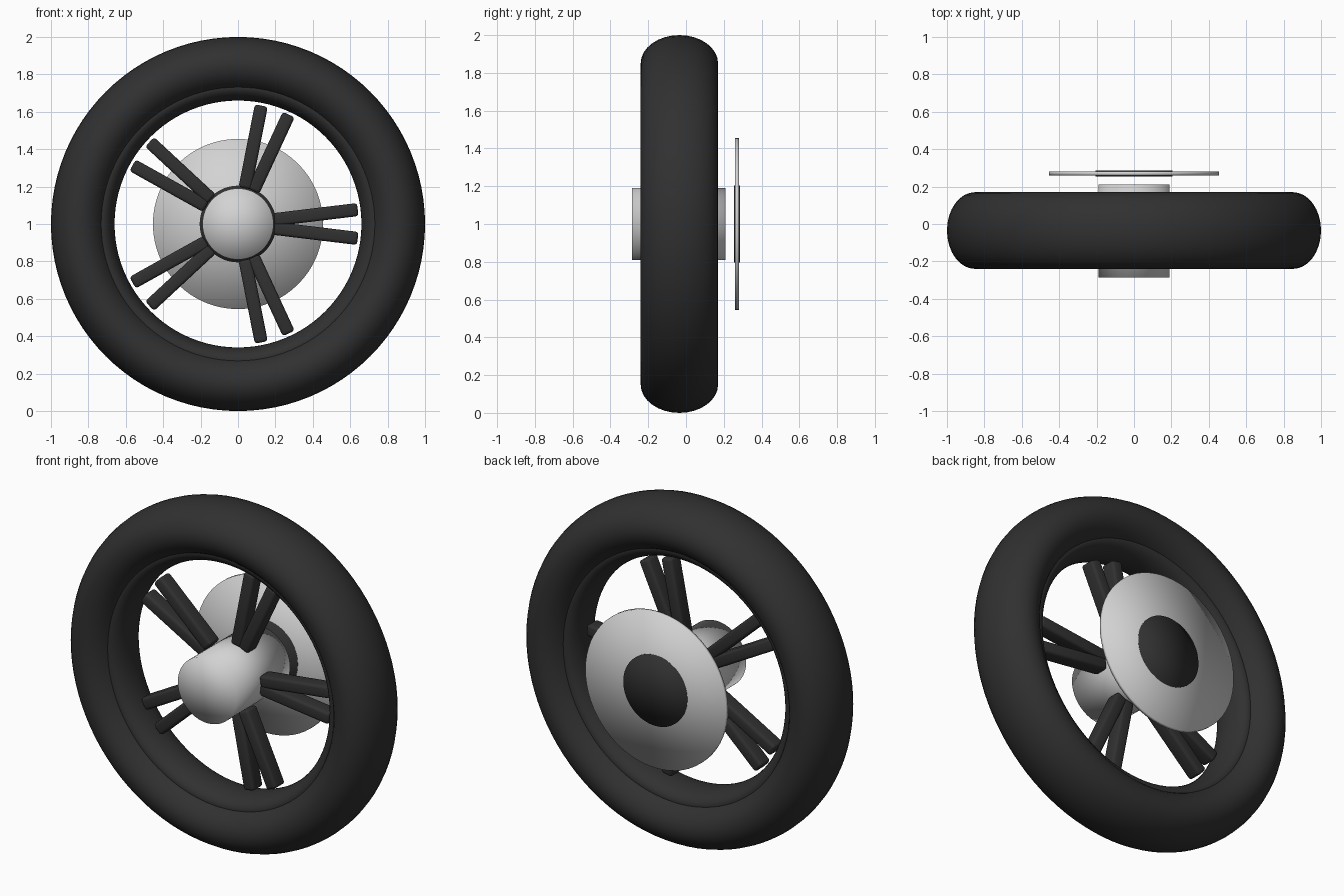
import bpy, bmesh, math
from mathutils import Matrix

if "Cube" in bpy.data.objects:
    bpy.data.objects.remove(bpy.data.objects["Cube"])


def material(name, value):
    m = bpy.data.materials.new(name)
    m.diffuse_color = (value, value, value, 1)
    m.use_nodes = True
    m.node_tree.nodes["Principled BSDF"].inputs["Base Color"].default_value = m.diffuse_color
    return m


BLACK = material("black rubber", 0.03)
SILVER = material("silver metal", 0.65)
CENTRE_Y = -0.035


def finish(name, bm, mat, smooth=True):
    bmesh.ops.recalc_face_normals(bm, faces=bm.faces)
    mesh = bpy.data.meshes.new(name)
    bm.to_mesh(mesh)
    bm.free()
    mesh.materials.append(mat)
    for p in mesh.polygons:
        p.use_smooth = smooth
    ob = bpy.data.objects.new(name, mesh)
    bpy.context.collection.objects.link(ob)
    return ob


def ring(name, major, radial, half_width, mat, segs=96, sides=32):
    """Ring with an oval cross-section, its axle along y."""
    bm = bmesh.new()
    loops = []
    for i in range(segs):
        a = math.tau * i / segs
        loop = []
        for j in range(sides):
            b = math.tau * j / sides
            r = major + radial * math.cos(b)
            y = CENTRE_Y + half_width * math.sin(b)
            loop.append(bm.verts.new((r * math.cos(a), y, 1 + r * math.sin(a))))
        loops.append(loop)
    for i in range(segs):
        p, q = loops[i], loops[(i + 1) % segs]
        for j in range(sides):
            k = (j + 1) % sides
            bm.faces.new((p[j], p[k], q[k], q[j]))
    return finish(name, bm, mat)


def drum(name, radius, y0, y1, mat, segs=64):
    """Softly shaded cylinder along y with fanned caps."""
    bm = bmesh.new()
    place = Matrix.Translation((0, (y0 + y1) / 2, 1)) @ Matrix.Rotation(math.pi / 2, 4, 'X')
    bmesh.ops.create_cone(bm, cap_ends=True, cap_tris=True, segments=segs,
                          radius1=radius, radius2=radius, depth=y1 - y0, matrix=place)
    return finish(name, bm, mat)


# Tyre and the rim inside it
ring("tyre", 0.85, 0.15, 0.205, BLACK)
ring("rim", 0.73, 0.07, 0.125, BLACK)

# Hub, brake disc and disc carrier
drum("hub", 0.19, -0.285, 0.21, SILVER)
drum("brake_disc", 0.455, 0.26, 0.28, SILVER)
drum("disc_carrier", 0.205, 0.253, 0.287, BLACK)

# Five pairs of spokes
for i in range(5):
    for side in (-1, 1):
        angle = math.tau * i / 5 + side * 0.12
        bm = bmesh.new()
        bmesh.ops.create_cube(bm, size=1, matrix=Matrix.Translation((0.42, 0, 0))
                              @ Matrix.Diagonal((0.45, 0.09, 0.07, 1)))
        bmesh.ops.bevel(bm, geom=bm.edges[:], offset=0.016, segments=3,
                        profile=0.5, affect='EDGES')
        bm.transform(Matrix.Translation((0, CENTRE_Y, 1)) @ Matrix.Rotation(-angle, 4, 'Y'))
        finish(f"spoke_{i + 1}_{'a' if side < 0 else 'b'}", bm, BLACK)
